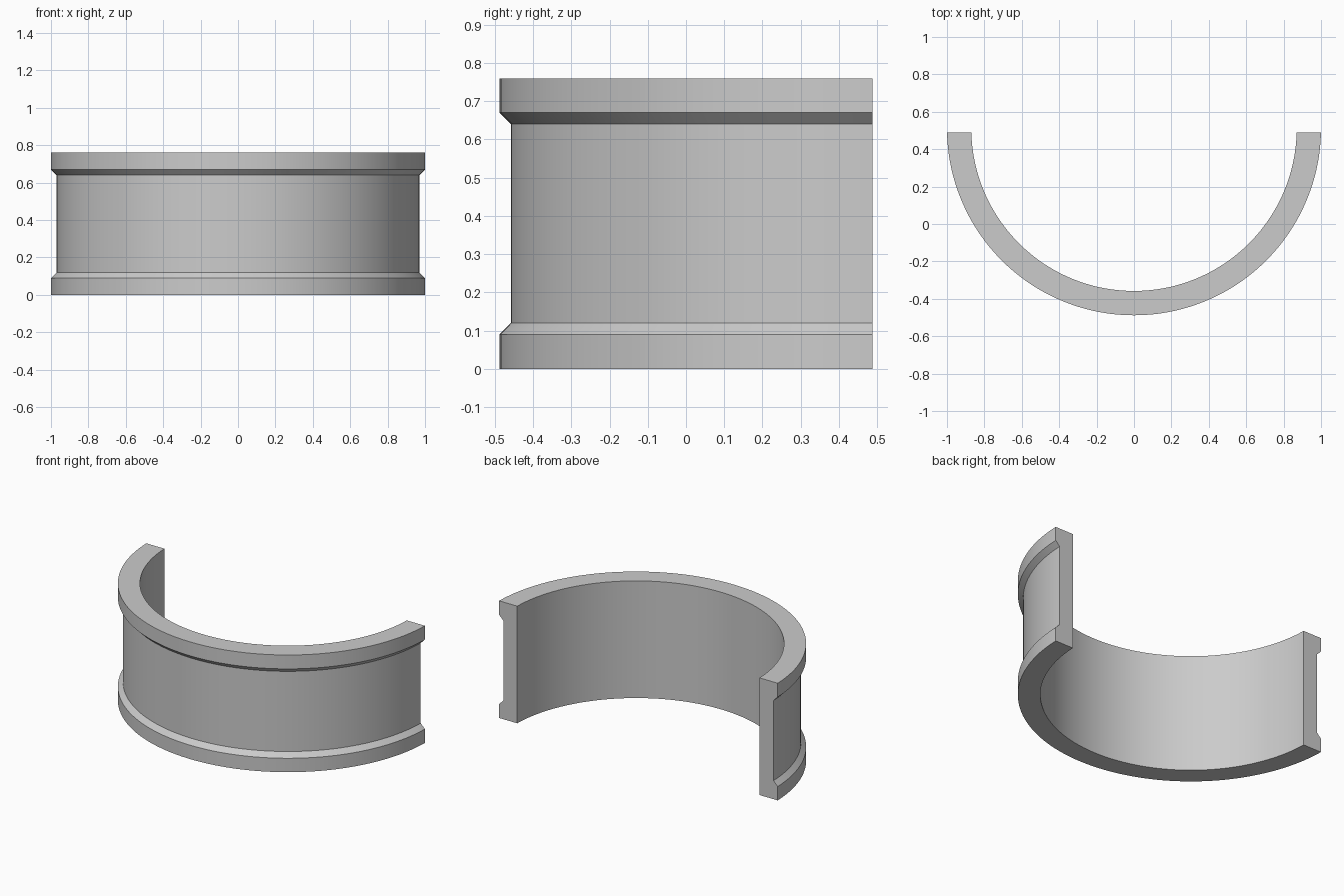
import bpy, bmesh, math
from mathutils import Vector

cube = bpy.data.objects.get("Cube")
if cube:
    bpy.data.objects.remove(cube, do_unlink=True)

# Material
steel = bpy.data.materials.new("plain_grey")
steel.use_nodes = True
grey = (0.6, 0.6, 0.6, 1)
steel.diffuse_color = grey
steel.node_tree.nodes["Principled BSDF"].inputs["Base Color"].default_value = grey

# Cross-section of the half ring: radius, height
OUTER, GROOVE, INNER, HEIGHT = 1.0, 0.97, 0.87, 0.76
RIM, BEVEL = 0.09, 0.12
CENTRE_Y, END_Y = 0.512, 0.488
profile = [
    (INNER, 0), (OUTER, 0), (OUTER, RIM), (GROOVE, BEVEL),
    (GROOVE, HEIGHT - BEVEL), (OUTER, HEIGHT - RIM),
    (OUTER, HEIGHT), (INNER, HEIGHT),
]

# Sweep the section through a half turn around the front
bm = bmesh.new()
verts = [bm.verts.new((-r, CENTRE_Y, z)) for r, z in profile]
edges = [bm.edges.new((v, verts[(i + 1) % len(verts)])) for i, v in enumerate(verts)]
bmesh.ops.spin(bm, geom=verts + edges, cent=(0, CENTRE_Y, 0), axis=(0, 0, 1),
               angle=math.pi, steps=96, use_duplicate=False)

# Trim both ends flat and cap them
cut = bmesh.ops.bisect_plane(bm, geom=bm.verts[:] + bm.edges[:] + bm.faces[:],
                             plane_co=Vector((0, END_Y, 0)), plane_no=Vector((0, 1, 0)),
                             clear_outer=True)
rim_edges = [e for e in bm.edges if e.is_boundary]
bmesh.ops.holes_fill(bm, edges=rim_edges, sides=0)
bmesh.ops.recalc_face_normals(bm, faces=bm.faces[:])

mesh = bpy.data.meshes.new("half_ring_shell")
bm.to_mesh(mesh)
bm.free()
mesh.materials.append(steel)
shell = bpy.data.objects.new("half_ring_shell", mesh)
bpy.context.collection.objects.link(shell)

# Smooth curved walls, crisp rims
bpy.ops.object.select_all(action="DESELECT")
shell.select_set(True)
bpy.context.view_layer.objects.active = shell
bpy.ops.object.shade_smooth_by_angle(angle=math.radians(30))
